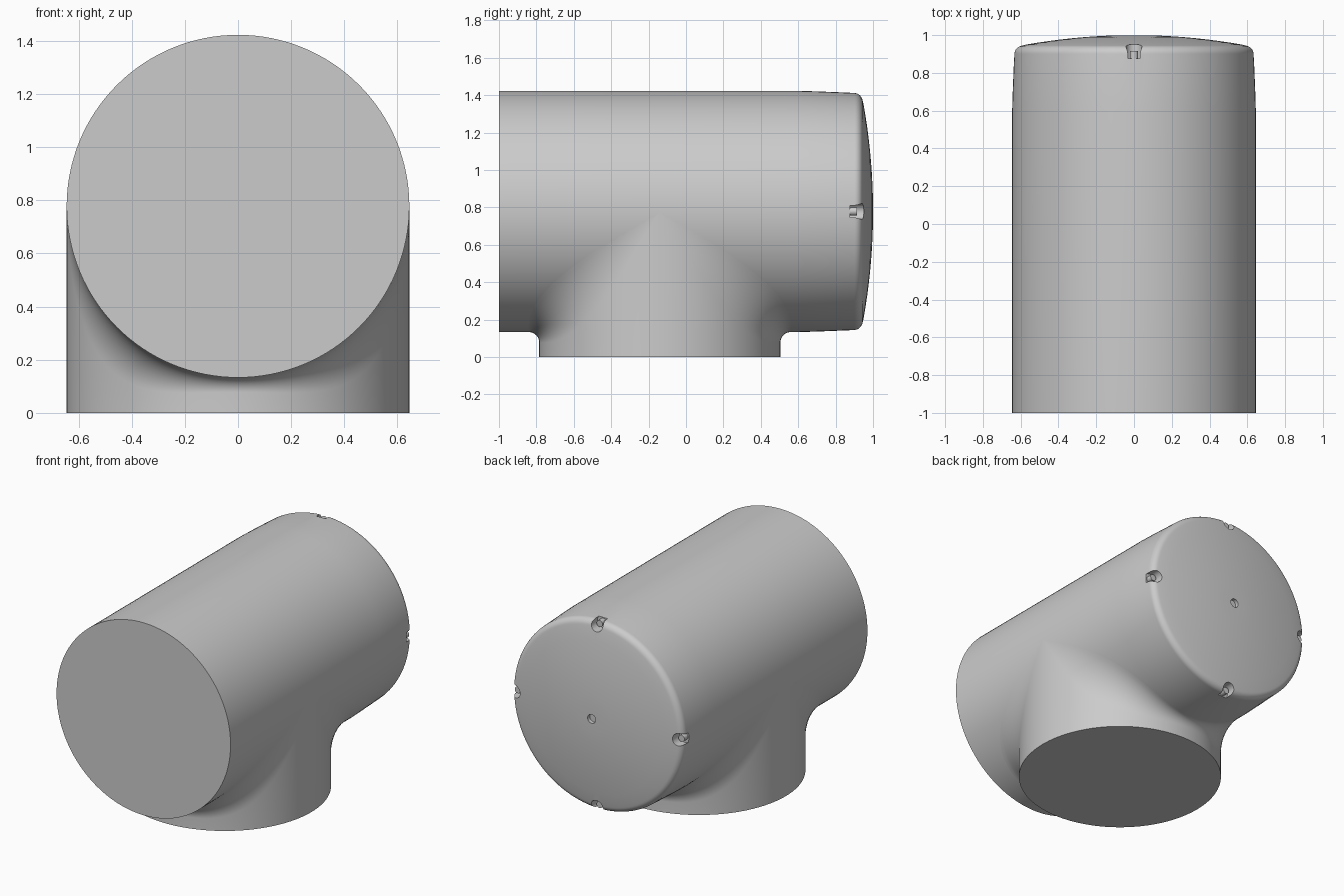
import bpy, bmesh, math
from mathutils import Vector, Matrix

R, AXIS_Z, NECK_Y, SEG = 0.645, 0.778, -0.14, 128

if "Cube" in bpy.data.objects:
    bpy.data.objects.remove(bpy.data.objects["Cube"], do_unlink=True)

grey = bpy.data.materials.new("plain grey")
grey.use_nodes = True
grey.diffuse_color = (0.6, 0.6, 0.6, 1)
grey.node_tree.nodes["Principled BSDF"].inputs["Base Color"].default_value = (0.6, 0.6, 0.6, 1)


def make_object(name, bm):
    bmesh.ops.recalc_face_normals(bm, faces=bm.faces)
    mesh = bpy.data.meshes.new(name)
    bm.to_mesh(mesh)
    bm.free()
    mesh.materials.append(grey)
    obj = bpy.data.objects.new(name, mesh)
    bpy.context.collection.objects.link(obj)
    return obj


def activate(obj):
    bpy.ops.object.select_all(action='DESELECT')
    obj.select_set(True)
    bpy.context.view_layer.objects.active = obj


def loft(bm, rings):
    """Skin closed rings of points; returns the vertex rings."""
    rows = [[bm.verts.new(p) for p in ring] for ring in rings]
    for a, b in zip(rows, rows[1:]):
        for i in range(SEG):
            j = (i + 1) % SEG
            bm.faces.new((a[i], a[j], b[j], b[i]))
    return rows


def add_rod(bm, radius, x, z, y0, y1):
    """Small cylinder lying along y."""
    place = Matrix.Translation((x, (y0 + y1) / 2, z)) @ Matrix.Rotation(math.pi / 2, 4, 'X')
    bmesh.ops.create_cone(bm, cap_ends=True, segments=32, radius1=radius,
                          radius2=radius, depth=y1 - y0, matrix=place)


angles = [2 * math.pi * i / SEG for i in range(SEG)]
screw_spots = [(0.607 * x, AXIS_Z + 0.607 * z) for x, z in ((1, 0), (-1, 0), (0, 1), (0, -1))]

# Barrel: straight body, slight draft, rounded rim, shallow dome
profile = [(R, -1), (R, 0.6), (0.642, 0.7)]
for k in range(9):
    t = math.radians(82) * k / 8
    profile.append((0.587 + 0.047 * math.cos(t), 0.9 + 0.045 * math.sin(t)))
for k in range(9):
    r = 0.57 - 0.06 * k
    profile.append((r, 1 - 0.05 * (r / 0.57) ** 2))
bm = bmesh.new()
rows = loft(bm, [[(r * math.cos(a), y, AXIS_Z + r * math.sin(a)) for a in angles]
                 for r, y in profile])
bm.faces.new(rows[0])
bm.faces.new(rows[-1])
barrel = make_object("barrel", bm)

# Screw pockets on the rim and the small centre hole
bm = bmesh.new()
for x, z in screw_spots:
    add_rod(bm, 0.042, x, z, 0.877, 1.1)
add_rod(bm, 0.03, 0, AXIS_Z, 0.975, 1.1)
cutter = make_object("pocket_cutter", bm)
cutter.hide_render = True
cut = barrel.modifiers.new("pockets", 'BOOLEAN')
cut.operation = 'DIFFERENCE'
cut.solver = 'EXACT'
cut.object = cutter
activate(barrel)
bpy.ops.object.modifier_apply(modifier=cut.name)
bpy.data.objects.remove(cutter, do_unlink=True)

# Neck: upright pipe whose fillet widens towards the sides
STEPS = 12


def neck_column(a):
    c, s = math.cos(a), math.sin(a)
    r = 0.055 + 0.4 * c * c
    centre = Vector(((R + r) * c, NECK_Y + (R + r) * s, AXIS_Z - (R + r) * abs(s)))
    to_neck, to_barrel = Vector((-c, -s, 0)), Vector((-c, 0, abs(s)))
    points = [Vector((R * c, NECK_Y + R * s, 0))]
    for k in range(STEPS + 1):
        points.append(centre + r * to_neck.lerp(to_barrel, k / STEPS).normalized())
    return points


bm = bmesh.new()
rows = loft(bm, list(zip(*[neck_column(a) for a in angles])))
bm.faces.new(rows[0])
bmesh.ops.remove_doubles(bm, verts=bm.verts, dist=1e-5)
neck = make_object("neck", bm)

# Screw pins standing in the pockets
bm = bmesh.new()
for x, z in screw_spots:
    add_rod(bm, 0.022, x, z, 0.87, 0.915)
pins = make_object("screw_pins", bm)

for obj in (barrel, neck, pins):
    activate(obj)
    bpy.ops.object.shade_smooth_by_angle(angle=math.radians(35))
